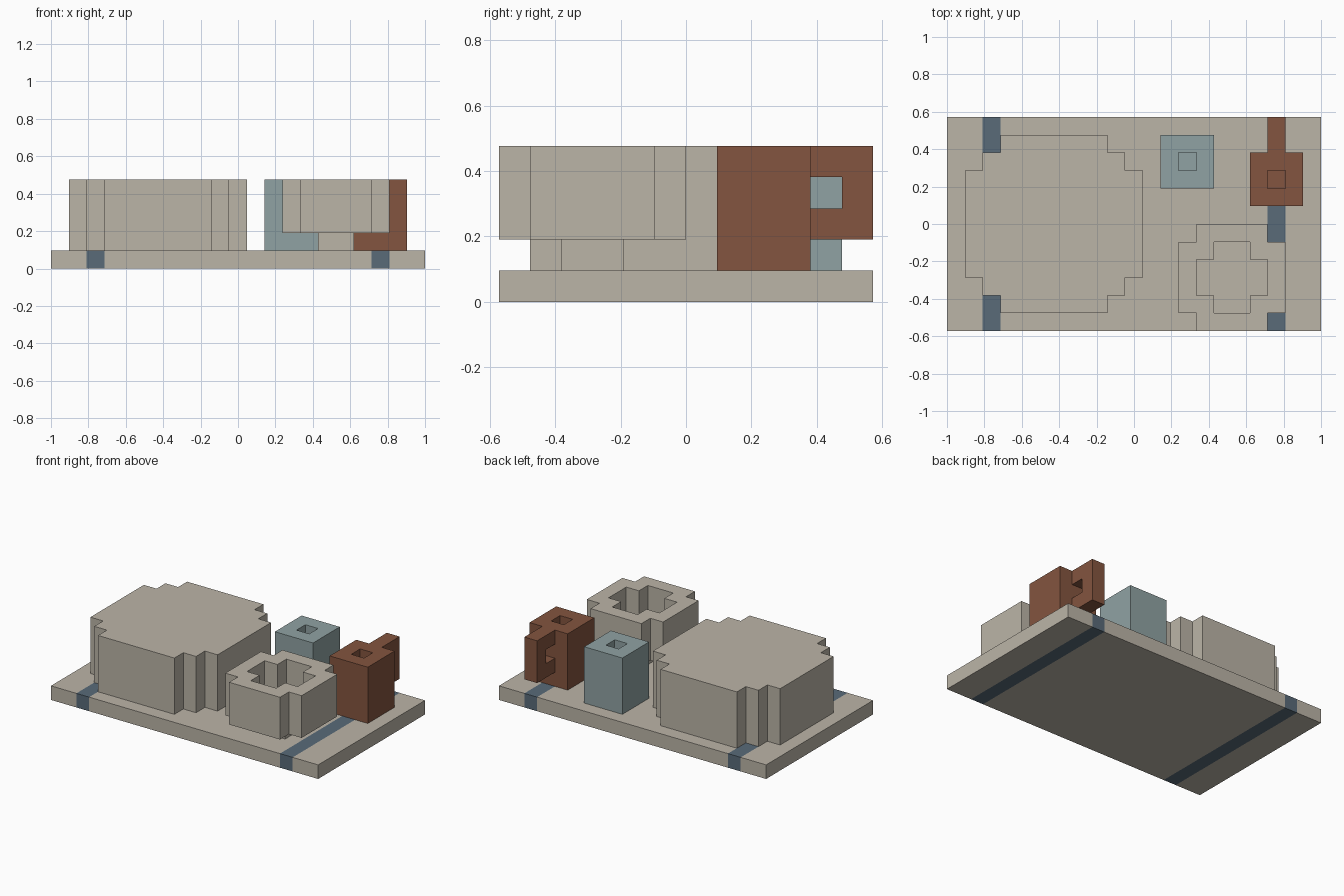
import bpy
import bmesh
from mathutils import Vector

if "Cube" in bpy.data.objects:
    bpy.data.objects.remove(bpy.data.objects["Cube"])

# All parts are laid out on a block grid, 21 long, 12 deep, 5 high
U = 2 / 21


def place(x, y, z):
    return Vector(((x - 10.5) * U, (y - 6) * U, z * U))


def material(name, rgb):
    mat = bpy.data.materials.new(name)
    mat.use_nodes = True
    mat.diffuse_color = (*rgb, 1)
    mat.node_tree.nodes["Principled BSDF"].inputs["Base Color"].default_value = (*rgb, 1)
    return mat


STONE = material("warm stone", (0.50, 0.46, 0.39))
RUST = material("rust brown", (0.23, 0.09, 0.05))
TEAL = material("pale teal", (0.28, 0.365, 0.37))
SLATE = material("slate blue", (0.10, 0.145, 0.19))


def finish(name, bm, *mats):
    bmesh.ops.recalc_face_normals(bm, faces=bm.faces)
    mesh = bpy.data.meshes.new(name)
    bm.to_mesh(mesh)
    bm.free()
    for mat in mats:
        mesh.materials.append(mat)
    obj = bpy.data.objects.new(name, mesh)
    bpy.context.collection.objects.link(obj)
    return obj


def prism(name, points, offset, mat):
    """Extrude a closed outline of grid points along an offset."""
    bm = bmesh.new()
    face = bm.faces.new([bm.verts.new(place(*p)) for p in points])
    new = bmesh.ops.extrude_face_region(bm, geom=[face])["geom"]
    verts = [v for v in new if isinstance(v, bmesh.types.BMVert)]
    bmesh.ops.translate(bm, verts=verts, vec=Vector(offset) * U)
    return finish(name, bm, mat)


def stepped(name, cx, cy, corner, z0, z1, mat):
    """Upright block whose outline is one stepped corner mirrored to all four."""
    quarter = list(corner)
    half = quarter + [(-x, y) for x, y in reversed(quarter)]
    outline = half + [(-x, -y) for x, y in half]
    points = [(cx + x, cy + y, z0) for x, y in outline]
    return prism(name, points, (0, 0, z1 - z0), mat)


def carve(obj, cutter):
    cutter.hide_render = True
    cutter.hide_viewport = True
    cutter.display_type = 'WIRE'
    mod = obj.modifiers.new("hollow", 'BOOLEAN')
    mod.operation = 'DIFFERENCE'
    mod.solver = 'EXACT'
    mod.object = cutter


# Base slab, cut so that two bands run right through it
bm = bmesh.new()
bmesh.ops.create_cube(bm, size=U)
bmesh.ops.scale(bm, vec=(21, 12, 1), verts=bm.verts)
bmesh.ops.translate(bm, vec=(0, 0, U / 2), verts=bm.verts)
for x in (2, 3, 18, 19):
    bmesh.ops.bisect_plane(bm, geom=bm.verts[:] + bm.edges[:] + bm.faces[:],
                           plane_co=place(x, 0, 0), plane_no=(1, 0, 0))
for face in bm.faces:
    middle = abs(face.calc_center_median().x / U + 10.5 - 10.5)
    left = face.calc_center_median().x < 0
    face.material_index = int(8 < middle < 8.4 or (left and 7.6 < middle < 8.4)
                              or (not left and 7.6 < middle < 8.4))
    lo, hi = (7.5, 8.5)
    face.material_index = int(lo < middle < hi)
base = finish("base_slab", bm, STONE, SLATE)

# Large stepped round tank
stepped("large_tank", 6, 6, [(5, 3), (4, 3), (4, 4), (3, 4), (3, 5)], 1, 5, STONE)

# Raised basin with a cross-shaped hollow, standing on a narrow foot
basin = stepped("basin", 16, 3, [(3, 2), (2, 2), (2, 3)], 2, 5, STONE)
carve(basin, stepped("basin_cutter", 16, 3, [(2, 1), (1, 1), (1, 2)], 3, 6, STONE))
stepped("basin_foot", 16, 3, [(1, 1)], 1, 2, STONE)

# Two square towers with a small opening in the top
for name, cx, cy, mat in (("pale_tower", 13.5, 9.5, TEAL), ("brown_tower", 18.5, 8.5, RUST)):
    tower = stepped(name, cx, cy, [(1.5, 1.5)], 1, 5, mat)
    carve(tower, stepped(name + "_cutter", cx, cy, [(0.5, 0.5)], 4, 6, mat))

# Looped handle on the back of the brown tower
loop = [(10, 2), (12, 2), (12, 5), (10, 5), (10, 4), (11, 4), (11, 3), (10, 3)]
prism("tower_handle", [(18, y, z) for y, z in loop], (1, 0, 0), RUST)
